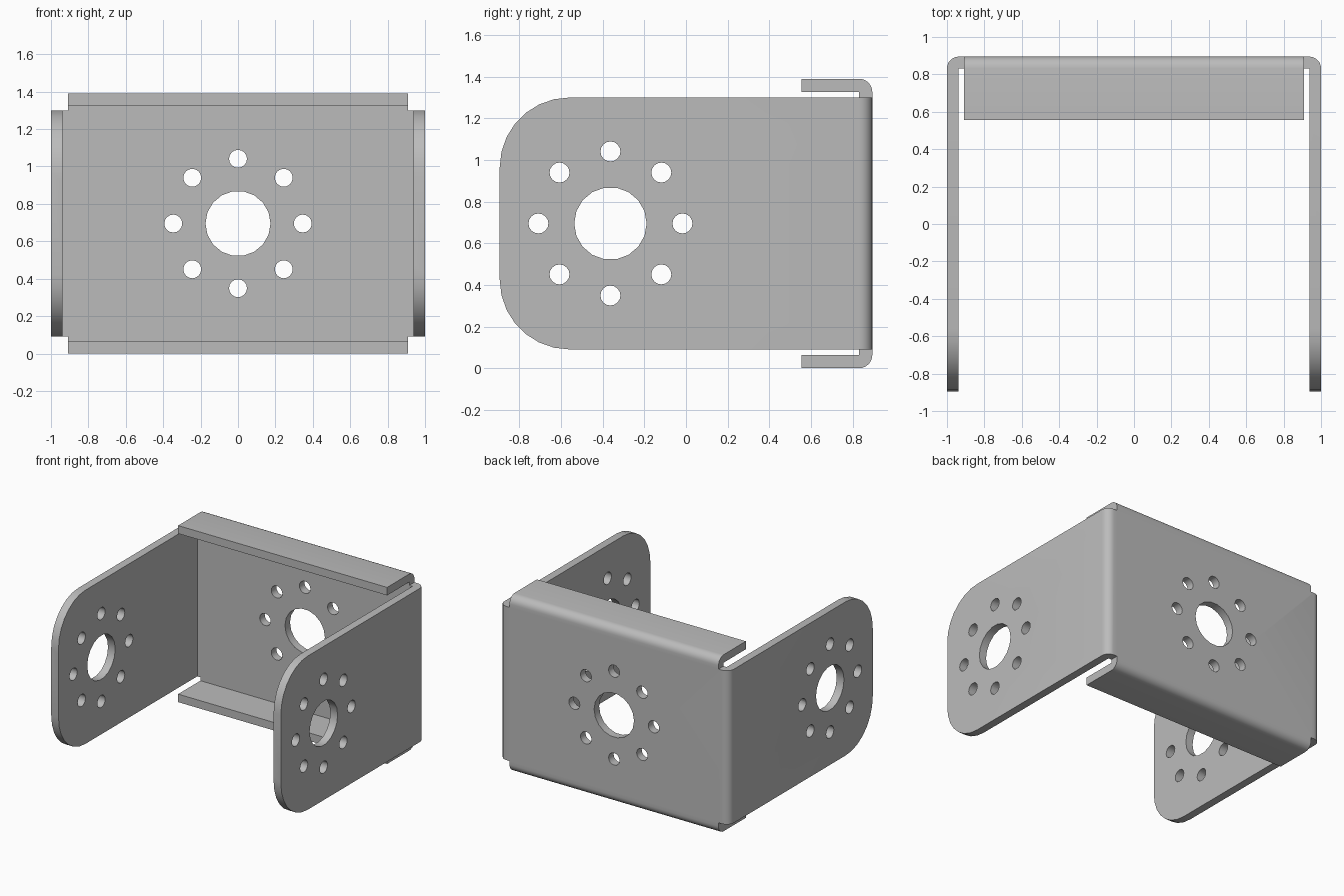
import bpy, bmesh
from math import cos, sin, pi, radians
from mathutils import Vector

cube = bpy.data.objects.get("Cube")
if cube:
    bpy.data.objects.remove(cube, do_unlink=True)

# Main sheet-metal sizes
T = 0.063                # sheet thickness
BACK = 0.895             # outer back plane, also half the depth
LOW, HIGH = 0.09, 1.30   # side plate bottom and top
MID = 0.695              # mid height
TOP = 2 * MID
FLANGE_X = 0.91
FLANGE_Y = 0.555

grey = bpy.data.materials.new("plain grey metal")
grey.use_nodes = True
colour = (0.5, 0.5, 0.5, 1)
grey.diffuse_color = colour
grey.node_tree.nodes["Principled BSDF"].inputs["Base Color"].default_value = colour


def arc(cx, cy, r, start, end, steps=6):
    angles = [radians(start + (end - start) * i / steps) for i in range(steps + 1)]
    return [(cx + r * cos(a), cy + r * sin(a)) for a in angles]


def extrude(name, outline, place, depth):
    """Extrude a flat outline; place maps its 2D points to 3D."""
    bm = bmesh.new()
    face = bm.faces.new([bm.verts.new(place(*p)) for p in outline])
    result = bmesh.ops.extrude_face_region(bm, geom=[face])
    moved = [v for v in result["geom"] if isinstance(v, bmesh.types.BMVert)]
    bmesh.ops.translate(bm, verts=moved, vec=Vector(depth))
    bmesh.ops.recalc_face_normals(bm, faces=bm.faces)
    mesh = bpy.data.meshes.new(name)
    bm.to_mesh(mesh)
    bm.free()
    mesh.materials.append(grey)
    obj = bpy.data.objects.new(name, mesh)
    bpy.context.collection.objects.link(obj)
    return obj


def combine(target, other, operation):
    mod = target.modifiers.new(operation.lower(), "BOOLEAN")
    mod.operation = operation
    mod.solver = "EXACT"
    mod.object = other
    bpy.context.view_layer.objects.active = target
    bpy.ops.object.modifier_apply(modifier=mod.name)
    bpy.data.objects.remove(other, do_unlink=True)


# U-shaped channel with rounded outer bends
inner = 1 - T
channel = [(-1, -BACK), (-inner, -BACK), (-inner, BACK - T),
           (inner, BACK - T), (inner, -BACK), (1, -BACK)]
channel += arc(inner, BACK - T, T, 0, 90)
channel += arc(-inner, BACK - T, T, 90, 180)
bracket = extrude("bracket", channel, lambda x, y: (x, y, LOW), (0, 0, HIGH - LOW))

# Round the front corners of both side plates
R = 0.335
side = [(1, LOW), (1, HIGH)]
side += arc(-BACK + R, HIGH - R, R, 90, 180, 7)
side += arc(-BACK + R, LOW + R, R, 180, 270, 7)
# Keep the slab beyond the top and bottom only at the channel's own limits
slab = extrude("side_outline", side, lambda y, z: (-1.1, y, z), (2.2, 0, 0))
combine(bracket, slab, "INTERSECT")

# Folded flanges along the top and bottom of the back plate
for name, flip in (("top_flange", 1), ("bottom_flange", -1)):
    half = TOP / 2
    start = HIGH - MID - 0.02
    profile = [(BACK, start), (BACK - T, start), (BACK - T, half - T),
               (FLANGE_Y, half - T), (FLANGE_Y, half)]
    profile += arc(BACK - T, half - T, T, 90, 0)
    flange = extrude(name, profile,
                     lambda y, z: (-FLANGE_X, y, MID + flip * z), (2 * FLANGE_X, 0, 0))
    combine(bracket, flange, "UNION")


# Central bore with a ring of eight small holes
def drill(centre, place, depth):
    bores = [(centre, MID, 0.174, 18)]
    bores += [(centre + 0.346 * cos(k * pi / 4), MID + 0.346 * sin(k * pi / 4), 0.048, 16)
              for k in range(8)]
    for u, z, r, sides in bores:
        cutter = extrude("hole", arc(u, z, r, 0, 360, sides)[:-1], place, depth)
        combine(bracket, cutter, "DIFFERENCE")


drill(0, lambda x, z: (x, 0.7, z), (0, 0.4, 0))
drill(-0.363, lambda y, z: (-1.2, y, z), (2.4, 0, 0))

# Smooth bends and bores, crisp plate edges
bpy.ops.object.select_all(action="DESELECT")
bracket.select_set(True)
bpy.context.view_layer.objects.active = bracket
bpy.ops.object.shade_smooth_by_angle(angle=radians(30))
